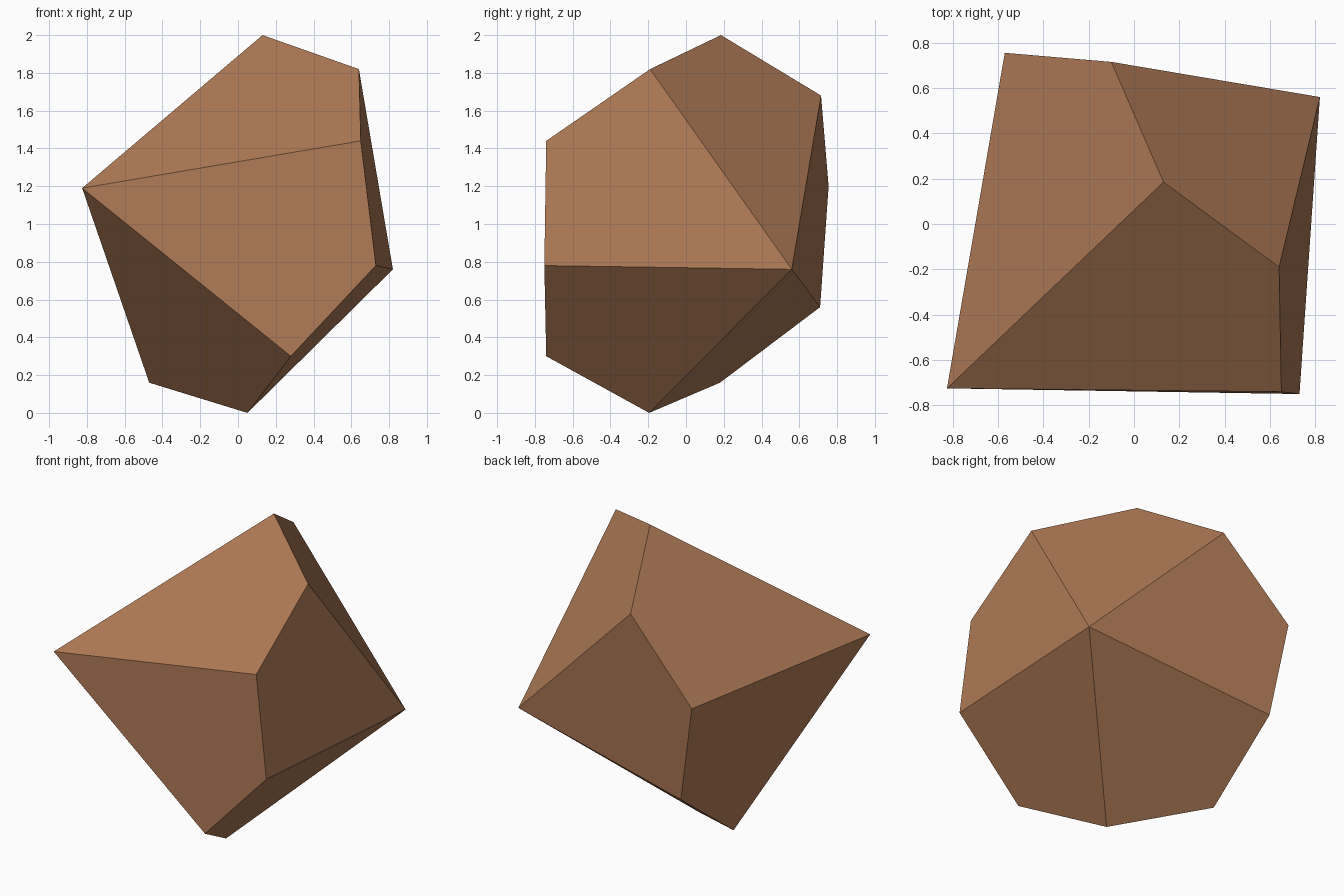
import bpy
import bmesh
from mathutils import Vector

default_cube = bpy.data.objects.get("Cube")
if default_cube:
    bpy.data.objects.remove(default_cube, do_unlink=True)


def make_material(name, colour):
    material = bpy.data.materials.new(name)
    material.use_nodes = True
    material.diffuse_color = colour
    material.node_tree.nodes["Principled BSDF"].inputs["Base Color"].default_value = colour
    return material


# Two opposite tips of the ten-sided die, joined by a zigzag belt
left_tip = Vector((0.82, 0.56, 0.76))
right_tip = Vector((-0.825, -0.725, 1.19))
belt = [
    (0.13, 0.185, 2.0),
    (0.64, -0.19, 1.82),
    (0.65, -0.74, 1.44),
    (0.73, -0.75, 0.78),
    (0.28, -0.74, 0.30),
    (0.05, -0.195, 0.0),
    (-0.47, 0.18, 0.16),
    (-0.46, 0.71, 0.56),
    (-0.57, 0.755, 1.2),
    (-0.10, 0.715, 1.68),
]

# Kite faces: each spans three belt corners and alternates between the tips
bm = bmesh.new()
tips = [bm.verts.new(left_tip), bm.verts.new(right_tip)]
ring = [bm.verts.new(corner) for corner in belt]
count = len(ring)
for i in range(count):
    before, middle, after = ring[i - 1], ring[i], ring[(i + 1) % count]
    bm.faces.new((tips[i % 2], before, middle, after))
bmesh.ops.recalc_face_normals(bm, faces=bm.faces)

mesh = bpy.data.meshes.new("ten_sided_die")
bm.to_mesh(mesh)
bm.free()
mesh.materials.append(make_material("warm_brown", (0.434, 0.198, 0.093, 1.0)))

die = bpy.data.objects.new("ten_sided_die", mesh)
bpy.context.collection.objects.link(die)
